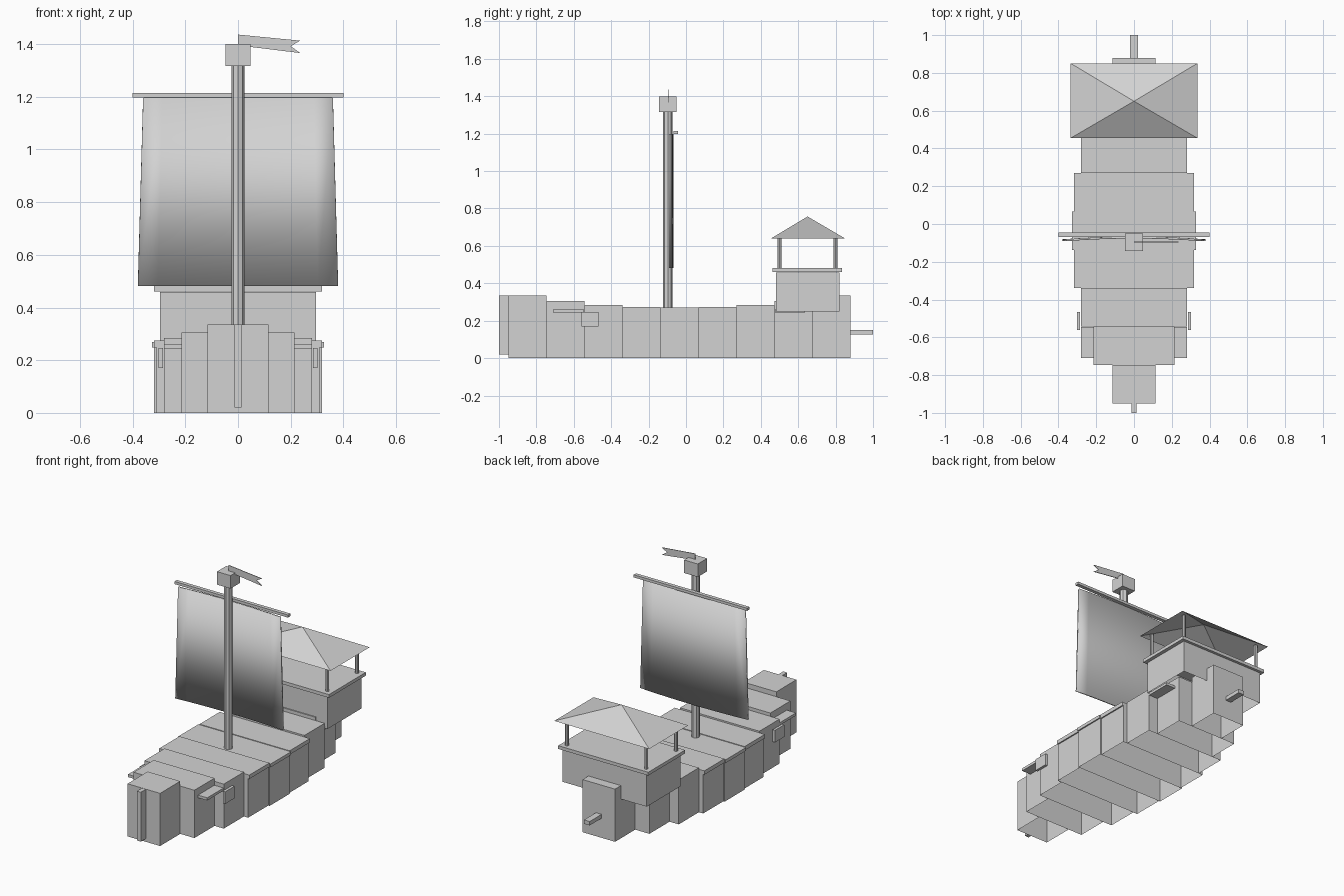
import bpy
from math import radians

cube = bpy.data.objects.get("Cube")
if cube:
    bpy.data.objects.remove(cube, do_unlink=True)

grey = bpy.data.materials.new("plain grey")
grey.use_nodes = True
tone = (0.65, 0.65, 0.65, 1)
grey.diffuse_color = tone
grey.node_tree.nodes["Principled BSDF"].inputs["Base Color"].default_value = tone


def mesh(name, verts, faces):
    data = bpy.data.meshes.new(name)
    data.from_pydata(verts, [], faces)
    data.materials.append(grey)
    obj = bpy.data.objects.new(name, data)
    bpy.context.collection.objects.link(obj)
    return obj


def box(name, xs, ys, zs, bottom=True):
    """Box between the low and high limits on each axis, optionally open below."""
    verts = [(x, y, z) for x in xs for y in ys for z in zs]
    faces = [(0, 1, 3, 2), (4, 6, 7, 5), (0, 4, 5, 1), (2, 3, 7, 6), (1, 5, 7, 3)]
    if bottom:
        faces.append((0, 2, 6, 4))
    return mesh(name, verts, faces)


def pole(name, x, y, z0, z1, radius):
    bpy.ops.mesh.primitive_cylinder_add(
        vertices=8, radius=radius, depth=z1 - z0, location=(x, y, (z0 + z1) / 2))
    obj = bpy.context.object
    obj.name = name
    obj.data.materials.append(grey)


def thicken(obj, thickness):
    mod = obj.modifiers.new("thickness", "SOLIDIFY")
    mod.thickness = thickness
    mod.offset = 0


# Hull: nine blocks open below, widest and lowest amidships
half_widths = [0.115, 0.215, 0.28, 0.31, 0.319]
heights = [0.336, 0.305, 0.284, 0.273, 0.269]
step = 0.2033
for i in range(9):
    k = min(i, 8 - i)
    w = half_widths[k]
    ys = (-0.95 + i * step, -0.95 + (i + 1) * step)
    box(f"hull_block_{i + 1}", (-w, w), ys, (0, heights[k]), bottom=False)
    # The wide middle blocks carry a slightly overhanging deck
    if k > 2:
        box(f"deck_{i + 1}", (-w - 0.008, w + 0.008), ys, (0.249, heights[k] + 0.001))

# Stem post and tiller
box("stem_post", (-0.014, 0.014), (-1, -0.95), (0.02, 0.335))
box("tiller", (-0.02, 0.02), (0.87, 1), (0.125, 0.15))

# Side fittings, mirrored
for side, s in (("left", 1), ("right", -1)):
    ledge = sorted((s * 0.2, s * 0.28))
    plate = sorted((s * 0.285, s * 0.302))
    box(f"{side}_bow_ledge", ledge, (-0.71, -0.545), (0.243, 0.26))
    box(f"{side}_stern_ledge", ledge, (0.475, 0.637), (0.243, 0.26))
    box(f"{side}_bow_plate", plate, (-0.56, -0.467), (0.17, 0.247))

# Stern cabin, open below, with a covered platform
box("cabin", (-0.297, 0.297), (0.48, 0.82), (0.25, 0.458), bottom=False)
box("cabin_platform", (-0.318, 0.318), (0.463, 0.835), (0.46, 0.481))
for x in (-0.28, 0.28):
    for y in (0.5, 0.8):
        pole("canopy_post", x, y, 0.48, 0.65, 0.011)
mesh("canopy_roof",
     [(-0.335, 0.455, 0.64), (0.335, 0.455, 0.64), (0.335, 0.85, 0.64),
      (-0.335, 0.85, 0.64), (0, 0.65, 0.757)],
     [(i, (i + 1) % 4, 4) for i in range(4)])

# Mast, lookout box, yard
pole("mast", 0, -0.097, 0.26, 1.32, 0.025)
box("lookout_box", (-0.048, 0.048), (-0.144, -0.05), (1.317, 1.4))
box("yard", (-0.4, 0.4), (-0.068, -0.044), (1.197, 1.214))

# Sail: bowed gently around the back of the mast, wider at the foot
cols = 10
verts = []
for half, z in ((0.38, 0.482), (0.36, 1.197)):
    for c in range(cols + 1):
        t = 2 * c / cols - 1
        verts.append((half * t, -0.072 - 0.014 * t * t, z))
sail = mesh("sail", verts, [(c, c + 1, c + cols + 2, c + cols + 1) for c in range(cols)])
thicken(sail, 0.01)
bpy.ops.object.select_all(action="DESELECT")
sail.select_set(True)
bpy.context.view_layer.objects.active = sail
bpy.ops.object.shade_smooth_by_angle(angle=radians(30))

# Swallow-tailed pennant
y = -0.095
pennant = mesh("pennant",
               [(0, y, 1.395), (0.236, y, 1.366), (0.2, y, 1.392),
                (0.236, y, 1.413), (0, y, 1.436)],
               [(0, 1, 2), (0, 2, 4), (2, 3, 4)])
thicken(pennant, 0.004)
